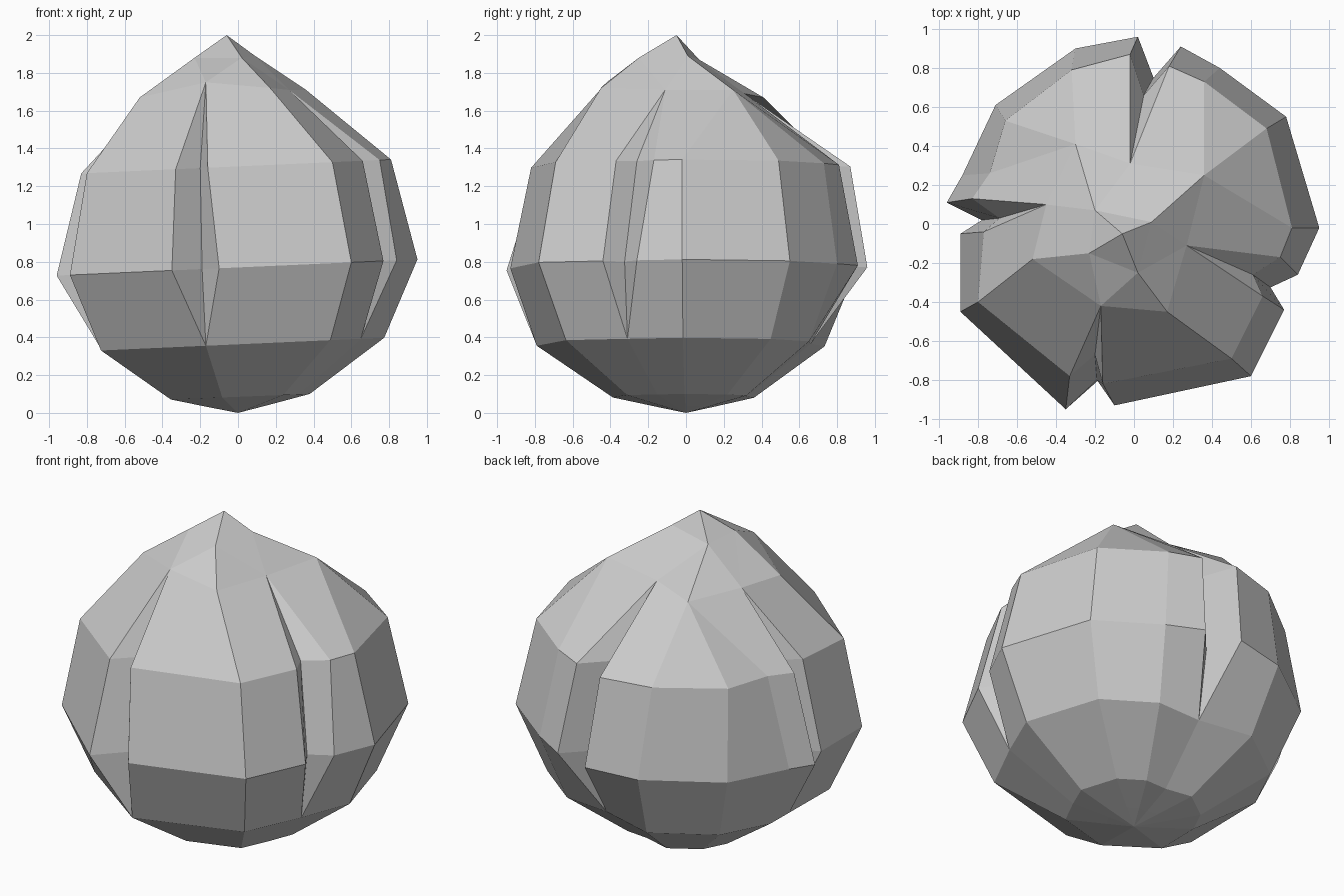
import bpy, bmesh
from mathutils import Vector

if "Cube" in bpy.data.objects:
    bpy.data.objects.remove(bpy.data.objects["Cube"])

# Widest ring and shoulder ring, one list per lobe; the last point of each is the groove floor
WIDE = [
    [(.84, -.26), (.95, -.02), (.78, .55), (.44, .80), (.24, .91), (.10, .75)],
    [(.02, .96), (-.30, .90), (-.71, .61), (-.88, .25), (-.96, .11), (-.78, .02)],
    [(-.89, -.05), (-.89, -.45), (-.35, -.95), (-.19, -.80)],
    [(-.10, -.93), (.60, -.78), (.77, -.44), (.70, -.325)],
]
SHOULDER = [
    [(.75, -.17), (.81, -.02), (.68, .49), (.36, .73), (.18, .81), (.05, .66)],
    [(-.02, .87), (-.32, .79), (-.66, .53), (-.74, .26), (-.83, .13), (-.69, .03)],
    [(-.77, -.04), (-.80, -.40), (-.33, -.78), (-.20, -.67)],
    [(-.16, -.82), (.50, -.69), (.66, -.37), (.61, -.26)],
]
GROOVE_END = [(.08, .66), (-.72, .02), (-.17, -.79), (.65, -.31)]
GROOVE_TOP = [(-.02, .31, 1.69), (-.45, .10, 1.68), (-.17, -.42, 1.75), (.27, -.11, 1.71)]
RIDGE = [(.36, .25, 1.71), (-.30, .41, 1.67), (-.52, -.18, 1.67), (.17, -.45, 1.72)]
NECK = [(.09, .01, 1.89), (-.20, .07, 1.87), (-.23, -.15, 1.88), (.02, -.25, 1.88)]

bm = bmesh.new()


def ring(points, z, tilt=.045, scale=1):
    return [bm.verts.new((x * scale, y * scale, z + tilt * x * scale)) for x, y in points]


def band(low, high):
    n = len(low)
    for i in range(n):
        j = (i + 1) % n
        bm.faces.new((low[i], low[j], high[j], high[i]))


# Lower ring: groove lips and floor all meet in one point
low_pts = []
for i, lobe in enumerate(WIDE):
    end, prev = GROOVE_END[i], GROOVE_END[i - 1]
    inner = [(x * .815, y * .815) for x, y in lobe[1:-2]]
    low_pts += [prev] + inner + [end, end]

# Side bands and rounded base
wide = ring(sum(WIDE, []), .77)
shoulder = ring(sum(SHOULDER, []), 1.305)
low = ring(low_pts, .363)
base = ring(low_pts, .085, .04, .49)
foot = ring(low_pts, .034, .04, .2)
band(foot, base)
band(base, low)
band(low, wide)
band(wide, shoulder)
bottom = bm.verts.new((0, 0, 0))
for i in range(len(foot)):
    bm.faces.new((bottom, foot[(i + 1) % len(foot)], foot[i]))

# Lobed crown rising to the tip
top, ridge, neck = ([bm.verts.new(p) for p in pts] for pts in (GROOVE_TOP, RIDGE, NECK))
tip = bm.verts.new((-.06, -.05, 2))
start = 0
for i, lobe in enumerate(SHOULDER):
    k = len(lobe)
    lips = shoulder[start:start + k - 1]
    floor = shoulder[start + k - 1]
    start += k
    following = shoulder[start % len(shoulder)]
    bm.faces.new((top[i - 1], lips[0], lips[1], ridge[i]))
    for a, b in zip(lips[1:-2], lips[2:-1]):
        bm.faces.new((ridge[i], a, b))
    bm.faces.new((ridge[i], lips[-2], lips[-1], top[i]))
    bm.faces.new((top[i], lips[-1], floor))
    bm.faces.new((top[i], floor, following))
    j = (i + 1) % 4
    bm.faces.new((neck[i], ridge[i], top[i]))
    bm.faces.new((neck[i], top[i], neck[j]))
    bm.faces.new((neck[j], top[i], ridge[j]))
    bm.faces.new((tip, neck[i], neck[j]))

bmesh.ops.remove_doubles(bm, verts=bm.verts[:], dist=.001)
bmesh.ops.dissolve_degenerate(bm, edges=bm.edges[:], dist=.001)
bmesh.ops.recalc_face_normals(bm, faces=bm.faces[:])
mesh = bpy.data.meshes.new("grooved_bulb")
bm.to_mesh(mesh)
bm.free()
bpy.context.collection.objects.link(bpy.data.objects.new("grooved_bulb", mesh))
